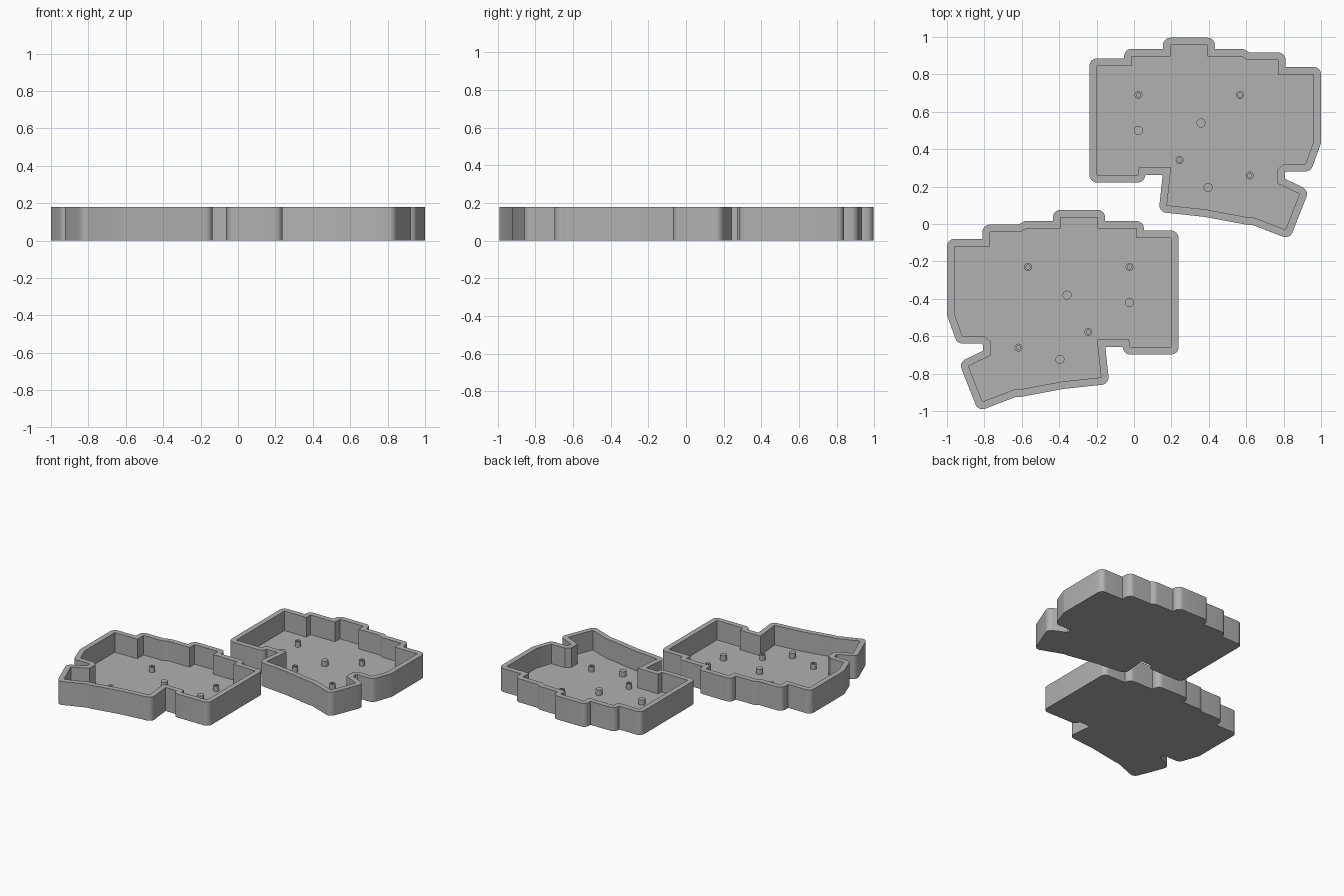
import bpy, bmesh, math
from mathutils import Vector, Matrix

cube = bpy.data.objects.get("Cube")
if cube:
    bpy.data.objects.remove(cube)

HEIGHT, FLOOR, WALL = 0.18, 0.03, 0.04
PEG_TOP = 0.07

grey = bpy.data.materials.new("plain grey")
grey.use_nodes = True
colour = (0.44, 0.44, 0.44, 1)
grey.diffuse_color = colour
grey.node_tree.nodes["Principled BSDF"].inputs["Base Color"].default_value = colour

# Inner outline of one tray, clockwise from the back left corner
OUTLINE = [Vector(p) for p in [
    (-.198, .845), (-.013, .845), (-.013, .896), (.195, .896), (.195, .956),
    (.393, .956), (.393, .896), (.575, .896), (.605, .877), (.77, .877),
    (.77, .80), (.96, .80), (.96, .44), (.917, .321), (.80, .321),
    (.767, .29), (.767, .217), (.885, .16), (.81, -.03), (.64, .035),
    (.612, .035), (.382, .078), (.176, .10), (.198, .302), (.027, .302),
    (.02, .262), (-.198, .262)]]
STANDOFFS = [(.024, .69), (.567, .69), (.244, .342), (.618, .259)]
PEGS = [(.024, .50), (.358, .54), (.396, .196)]


def outer_corners(points, distance):
    """For each corner: its outer points, an arc if convex or a mitre if concave."""
    corners = []
    for i, p in enumerate(points):
        d1 = (p - points[i - 1]).normalized()
        d2 = (points[(i + 1) % len(points)] - p).normalized()
        n1, n2 = Vector((-d1.y, d1.x)), Vector((-d2.y, d2.x))
        turn = math.atan2(d1.x * d2.y - d1.y * d2.x, d1.dot(d2))
        if turn < -0.3:
            steps = max(2, round(-turn / 0.2))
            start = math.atan2(n1.y, n1.x)
            angles = [start + turn * k / steps for k in range(steps + 1)]
            corners.append([p + distance * Vector((math.cos(a), math.sin(a))) for a in angles])
        else:
            corners.append([p + (n1 + n2) * distance / (1 + n1.dot(n2))])
    return corners


def finish(name, bm, matrix):
    bm.transform(matrix)
    bmesh.ops.recalc_face_normals(bm, faces=bm.faces)
    mesh = bpy.data.meshes.new(name)
    bm.to_mesh(mesh)
    bm.free()
    mesh.materials.append(grey)
    obj = bpy.data.objects.new(name, mesh)
    bpy.context.collection.objects.link(obj)
    bpy.ops.object.select_all(action='DESELECT')
    obj.select_set(True)
    bpy.context.view_layer.objects.active = obj
    bpy.ops.object.shade_smooth_by_angle(angle=math.radians(30))


def ring(bm, points, z):
    return [bm.verts.new((p[0], p[1], z)) for p in points]


def bridge(bm, low, high):
    for i in range(len(low)):
        bm.faces.new((low[i - 1], low[i], high[i], high[i - 1]))


def build_tray(name, matrix):
    bm = bmesh.new()
    corners = outer_corners(OUTLINE, WALL)
    flat = [p for c in corners for p in c]
    base, rim = ring(bm, flat, 0), ring(bm, flat, HEIGHT)
    floor, lip = ring(bm, OUTLINE, FLOOR), ring(bm, OUTLINE, HEIGHT)
    bm.faces.new(base)
    bm.faces.new(floor)
    bridge(bm, base, rim)
    bridge(bm, floor, lip)
    # Flat rim: a fan at each rounded corner and a quad along each wall
    at = 0
    for i, c in enumerate(corners):
        arc = rim[at:at + len(c)]
        if len(arc) > 1:
            bm.faces.new([lip[i]] + arc)
        bm.faces.new((lip[i - 1], rim[at - 1], arc[0], lip[i]))
        at += len(c)
    finish(name, bm, matrix)


def circle(centre, radius, sides=24):
    return [(centre[0] + radius * math.cos(math.tau * k / sides),
             centre[1] + radius * math.sin(math.tau * k / sides)) for k in range(sides)]


def build_peg(name, centre, radius, hole, matrix):
    bm = bmesh.new()
    bottom = ring(bm, circle(centre, radius), FLOOR - .005)
    top = ring(bm, circle(centre, radius), PEG_TOP)
    bridge(bm, bottom, top)
    if hole:
        inner_top = ring(bm, circle(centre, hole), PEG_TOP)
        inner_low = ring(bm, circle(centre, hole), FLOOR - .005)
        bridge(bm, top, inner_top)
        bridge(bm, inner_top, inner_low)
        bridge(bm, inner_low, bottom)
    else:
        bm.faces.new(top)
        bm.faces.new(bottom)
    finish(name, bm, matrix)


# The second tray is a mirrored copy, moved forward
mirrored = Matrix.Translation((0, -.92, 0)) @ Matrix.Scale(-1, 4, (1, 0, 0))
for side, matrix in (("left", Matrix.Identity(4)), ("right", mirrored)):
    build_tray(side + "_tray", matrix)
    for i, c in enumerate(STANDOFFS):
        build_peg(f"{side}_standoff_{i + 1}", c, .021, .011, matrix)
    for i, c in enumerate(PEGS):
        build_peg(f"{side}_support_peg_{i + 1}", c, .024, 0, matrix)
